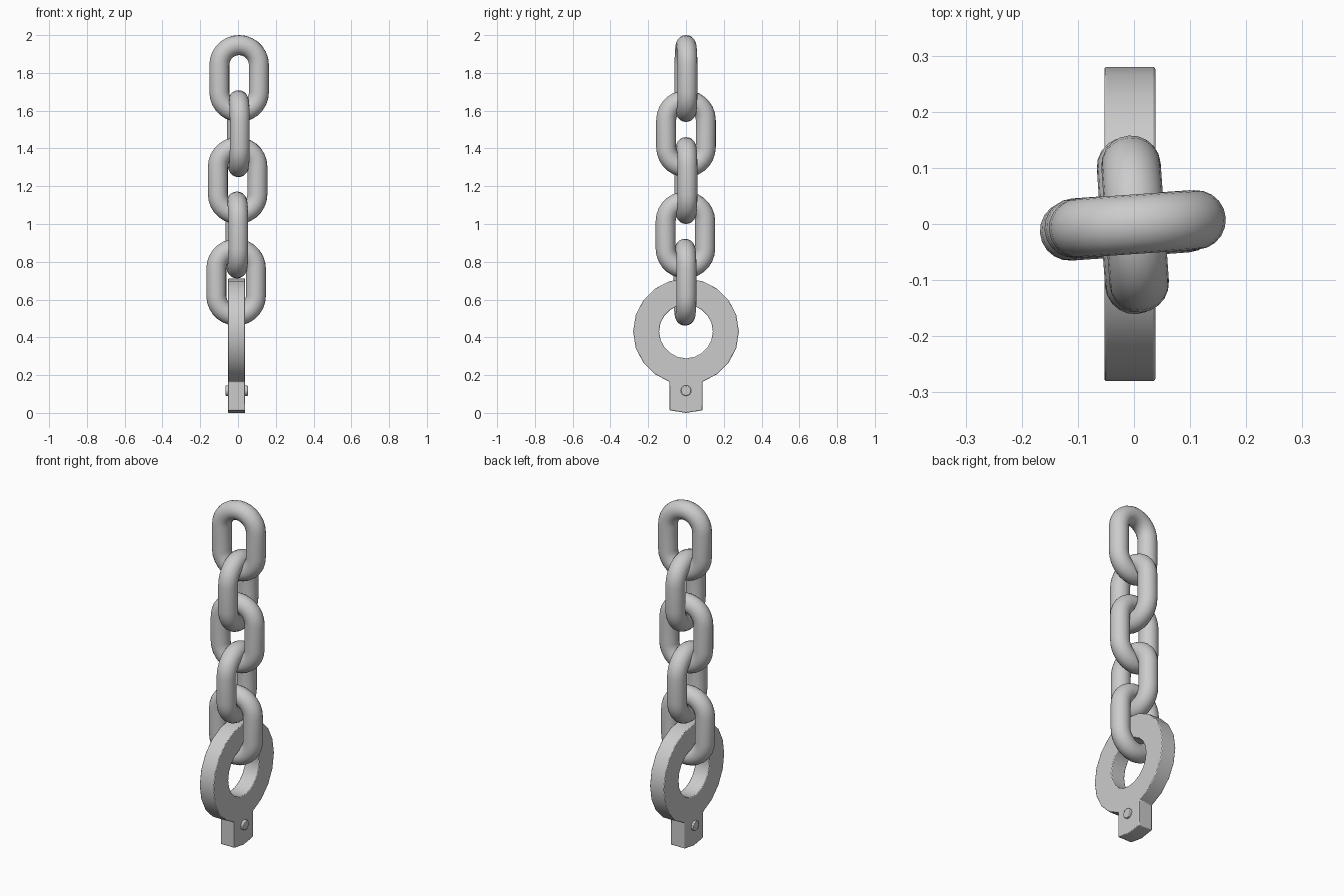
import bpy, bmesh
from math import sin, cos, pi, radians

if "Cube" in bpy.data.objects:
    bpy.data.objects.remove(bpy.data.objects["Cube"])


def finish(bm, name):
    bmesh.ops.recalc_face_normals(bm, faces=bm.faces)
    me = bpy.data.meshes.new(name)
    bm.to_mesh(me)
    bm.free()
    ob = bpy.data.objects.new(name, me)
    bpy.context.collection.objects.link(ob)
    bpy.ops.object.select_all(action='DESELECT')
    ob.select_set(True)
    bpy.context.view_layer.objects.active = ob
    bpy.ops.object.shade_smooth_by_angle(angle=radians(32))
    return ob


def chain_link(name, loc, yaw, R=0.105, r=0.053, half=0.072, n=14, sides=20):
    """Round tube swept along an upright stadium path in the XZ plane."""
    path = [(i * pi / n, half) for i in range(n + 1)]
    path += [(pi + i * pi / n, -half) for i in range(n + 1)]
    bm = bmesh.new()
    rings = []
    for a, dz in path:
        ring = []
        for j in range(sides):
            t = 2 * pi * j / sides
            d = R + r * cos(t)
            ring.append(bm.verts.new((d * cos(a), r * sin(t), d * sin(a) + dz)))
        rings.append(ring)
    for k, A in enumerate(rings):
        B = rings[(k + 1) % len(rings)]
        for j in range(sides):
            m = (j + 1) % sides
            bm.faces.new((A[j], A[m], B[m], B[j]))
    ob = finish(bm, name)
    ob.location = loc
    ob.rotation_euler.z = yaw


# Chain: links alternate by a quarter turn and lean slightly in x
for i, (x, y, z) in enumerate([(0.006, 0, 1.77), (0.002, 0, 1.478), (-0.002, 0, 1.23),
                               (-0.006, -0.003, 0.942), (-0.01, -0.005, 0.692)]):
    chain_link(f"chain_link_{i + 1}", (x, y, z), radians(4) + (i % 2) * pi / 2)

# Flat ring with a tab pulled down from its two lowest outer sides
N, RO, RI, CZ, X0, X1 = 20, 0.28, 0.142, 0.431, -0.053, 0.038
bm = bmesh.new()
outer, inner = [[bm.verts.new((X0, rad * sin(2 * pi * i / N), CZ - rad * cos(2 * pi * i / N)))
                 for i in range(N)] for rad in (RO, RI)]
for i in range(N):
    m = (i + 1) % N
    bm.faces.new((outer[i], outer[m], inner[m], inner[i]))
tab_top = [outer[-1], outer[0], outer[1]]
tab_low = [bm.verts.new((X0, v.co.y, v.co.z - 0.151)) for v in tab_top]
for i in range(2):
    bm.faces.new((tab_top[i], tab_low[i], tab_low[i + 1], tab_top[i + 1]))
ext = bmesh.ops.extrude_face_region(bm, geom=bm.faces[:], use_keep_orig=True)
bmesh.ops.translate(bm, vec=(X1 - X0, 0, 0),
                    verts=[g for g in ext['geom'] if isinstance(g, bmesh.types.BMVert)])
ring = finish(bm, "ring_with_tab")
bev = ring.modifiers.new("edge_bevel", 'BEVEL')
bev.width, bev.segments, bev.limit_method, bev.angle_limit = 0.004, 2, 'ANGLE', radians(40)

# Pin through the tab
bm = bmesh.new()
bmesh.ops.create_cone(bm, cap_ends=True, segments=16, radius1=0.028, radius2=0.028, depth=0.118)
pin = finish(bm, "tab_pin")
pin.location = (-0.007, 0, 0.118)
pin.rotation_euler.y = pi / 2
bev = pin.modifiers.new("edge_bevel", 'BEVEL')
bev.width, bev.segments, bev.limit_method, bev.angle_limit = 0.004, 2, 'ANGLE', radians(40)
